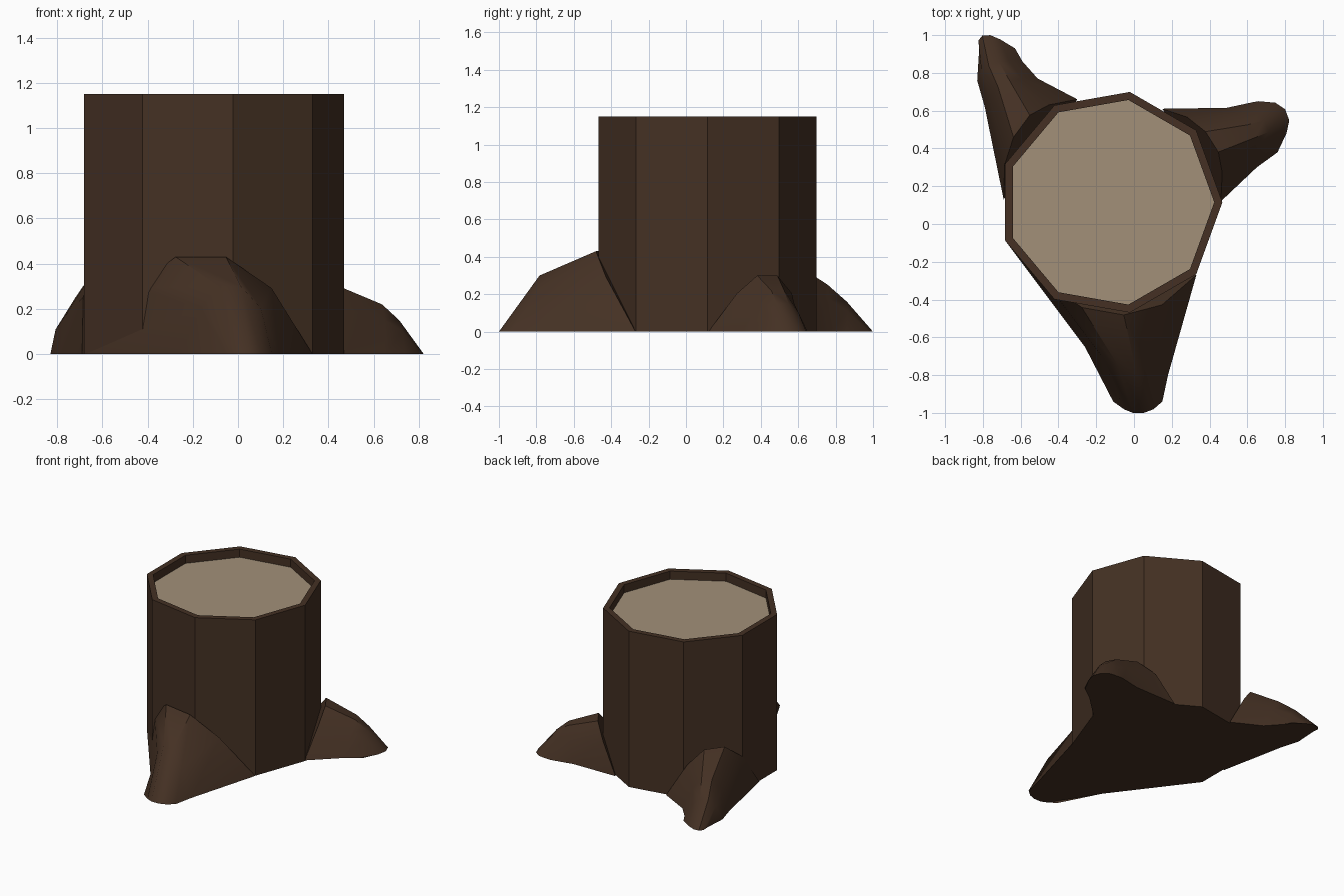
import bpy, bmesh, math
from mathutils import Vector

if "Cube" in bpy.data.objects:
    bpy.data.objects.remove(bpy.data.objects["Cube"])


def material(name, rgb):
    m = bpy.data.materials.new(name)
    m.diffuse_color = (*rgb, 1)
    m.use_nodes = True
    m.node_tree.nodes["Principled BSDF"].inputs["Base Color"].default_value = m.diffuse_color
    return m


BARK = material("bark", (0.058, 0.030, 0.017))
WOOD = material("cut_wood", (0.36, 0.28, 0.19))


def loft(name, rings, smooth_angle=None):
    """Skin a series of closed rings and cap both ends."""
    bm = bmesh.new()
    rows = [[bm.verts.new(p) for p in ring] for ring in rings]
    n = len(rows[0])
    for a, b in zip(rows, rows[1:]):
        for i in range(n):
            j = (i + 1) % n
            bm.faces.new((a[i], a[j], b[j], b[i]))
    bm.faces.new(rows[0])
    bm.faces.new(rows[-1]).material_index = 1
    bmesh.ops.recalc_face_normals(bm, faces=bm.faces)
    mesh = bpy.data.meshes.new(name)
    bm.to_mesh(mesh)
    bm.free()
    ob = bpy.data.objects.new(name, mesh)
    bpy.context.collection.objects.link(ob)
    mesh.materials.append(BARK)
    if smooth_angle:
        bpy.ops.object.select_all(action='DESELECT')
        ob.select_set(True)
        bpy.context.view_layer.objects.active = ob
        bpy.ops.object.shade_smooth_by_angle(angle=math.radians(smooth_angle))
    return ob


def nine_sided(r, z):
    return [(-0.125 + r * math.cos(math.tau * i / 9),
             0.115 + r * math.sin(math.tau * i / 9), z) for i in range(9)]


# Trunk with a raised bark rim around the recessed cut face
trunk = loft("trunk", [nine_sided(0.593, 0), nine_sided(0.593, 1.15),
                       nine_sided(0.55, 1.15), nine_sided(0.55, 1.09)])
trunk.data.materials.append(WOOD)

# Arch cross-section: (position from left foot to right foot, rise)
ARCH = [(0, 0), (0.22, 0.68), (0.4, 1), (0.62, 1), (0.82, 0.68), (1, 0)]


def root(name, outward, sections):
    """Each section: left foot x y, right foot x y, outward bulge, height."""
    out = Vector((*outward, 0))
    rings = []
    for lx, ly, rx, ry, bulge, height in sections:
        left, right = Vector((lx, ly, 0)), Vector((rx, ry, 0))
        lift = out * bulge + Vector((0, 0, height))
        rings.append([left.lerp(right, t) + lift * k for t, k in ARCH])
    loft(name, rings, 35).data.materials.append(BARK)


# Three spreading roots
root("front_root", (0, -1), [
    (-0.68, -0.09, 0.33, -0.27, 0.28, 0.43),
    (-0.26, -0.65, 0.18, -0.80, 0.04, 0.30),
    (-0.11, -0.94, 0.15, -0.94, 0.06, 0.0)])
root("right_root", (0.85, 0.5), [
    (0.46, 0.12, 0.15, 0.61, 0.13, 0.30),
    (0.65, 0.30, 0.49, 0.615, 0.06, 0.22),
    (0.74, 0.365, 0.63, 0.645, 0.02, 0.15),
    (0.76, 0.38, 0.66, 0.65, 0.12, 0.0)])
root("back_left_root", (-0.6, 0.8), [
    (-0.30, 0.66, -0.69, 0.13, 0.16, 0.37),
    (-0.51, 0.77, -0.79, 0.62, 0.06, 0.25),
    (-0.59, 0.86, -0.83, 0.76, 0.05, 0.16),
    (-0.63, 0.93, -0.82, 0.92, 0.092, 0.0)])
